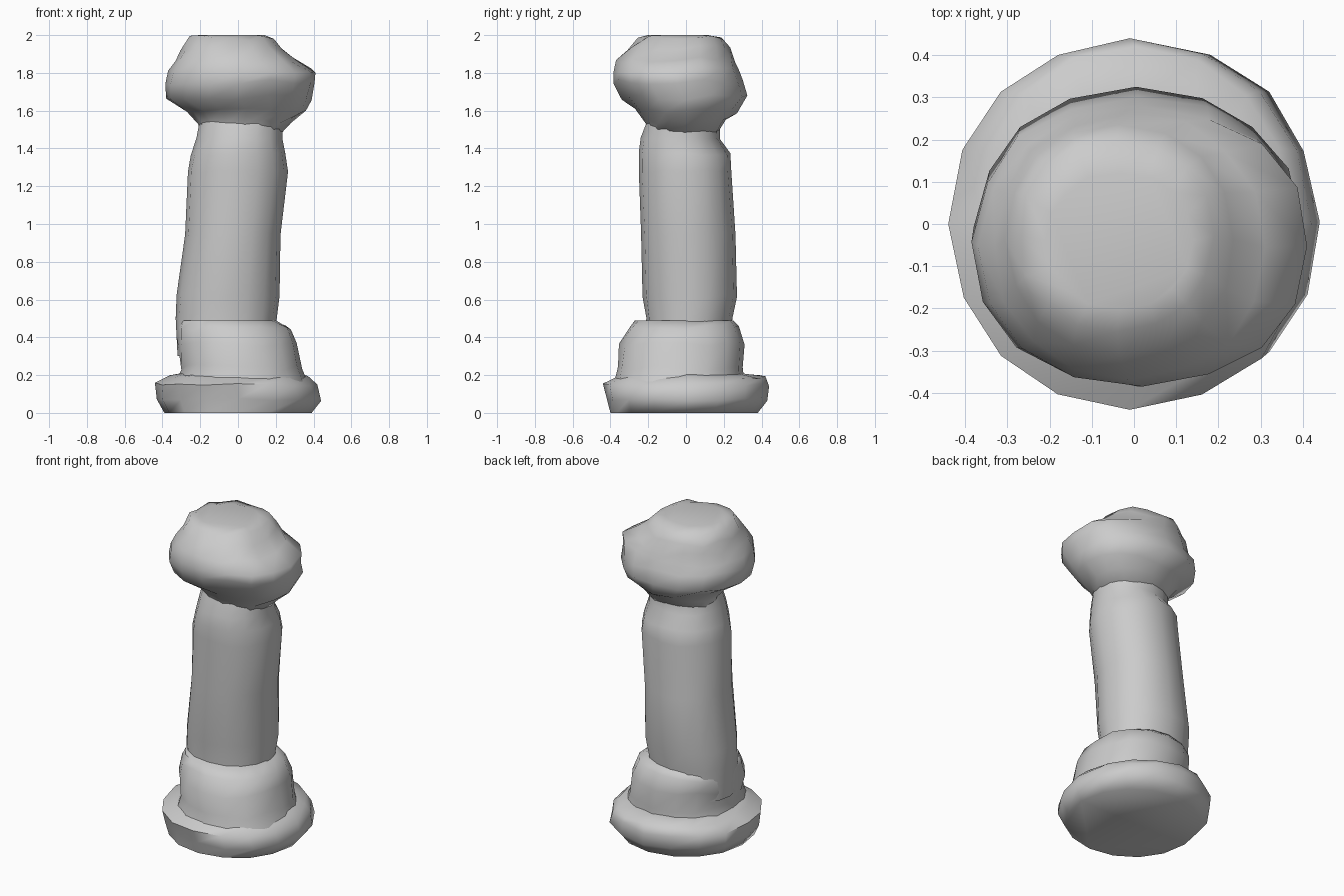
import bpy, bmesh, math, random

random.seed(4)
cube = bpy.data.objects.get("Cube")
if cube:
    bpy.data.objects.remove(cube, do_unlink=True)

SIDES = 16

stone = bpy.data.materials.new("worn grey stone")
stone.use_nodes = True
stone.diffuse_color = (0.6, 0.6, 0.6, 1)
stone.node_tree.nodes["Principled BSDF"].inputs["Base Color"].default_value = (0.6, 0.6, 0.6, 1)


def squash(v, power):
    return math.copysign(abs(v) ** power, v)


def loft(name, rings, wear=0.01, power=0.95):
    """Worn stone drum; each ring is (z, left, right, front, back)."""
    bm = bmesh.new()
    loops = []
    for i, (z, x0, x1, y0, y1) in enumerate(rings):
        loop = []
        for k in range(SIDES):
            a = 2 * math.pi * k / SIDES
            cx, cy = squash(math.cos(a), power), squash(math.sin(a), power)
            # keep the four axis points exact, chip the ones between
            chip = 1 if k % 4 == 0 else 1 + random.uniform(-2, 1) * wear
            x = (x0 + x1) / 2 + cx * chip * (x1 - x0) / 2
            y = (y0 + y1) / 2 + cy * chip * (y1 - y0) / 2
            inner = 0 < i < len(rings) - 1
            dz = random.uniform(-1, 1) * wear if inner else 0
            loop.append(bm.verts.new((x, y, z + dz)))
        loops.append(loop)
    for low, high in zip(loops, loops[1:]):
        for k in range(SIDES):
            n = (k + 1) % SIDES
            bm.faces.new((low[k], low[n], high[n], high[k]))
    bm.faces.new(loops[0][::-1])
    bm.faces.new(loops[-1])
    mesh = bpy.data.meshes.new(name)
    bm.to_mesh(mesh)
    bm.free()
    mesh.materials.append(stone)
    obj = bpy.data.objects.new(name, mesh)
    bpy.context.collection.objects.link(obj)
    bpy.ops.object.select_all(action='DESELECT')
    obj.select_set(True)
    bpy.context.view_layer.objects.active = obj
    bpy.ops.object.shade_smooth_by_angle(angle=math.radians(65))
    return obj


# Rounded plinth on the ground
loft("plinth", [
    (0, -.39, .39, -.40, .38),
    (.07, -.43, .44, -.42, .43),
    (.15, -.44, .42, -.44, .44),
    (.19, -.36, .37, -.38, .42),
    (.21, -.30, .32, -.33, .29),
])

# Chipped collar above the plinth
loft("collar", [
    (.16, -.33, .37, -.38, .31),
    (.24, -.30, .34, -.36, .30),
    (.36, -.32, .31, -.355, .31),
    (.45, -.32, .28, -.30, .28),
    (.49, -.30, .20, -.27, .25),
], wear=0.015, power=0.9)

# Leaning shaft
loft("shaft", [
    (.30, -.32, .20, -.22, .24),
    (.50, -.33, .205, -.21, .245),
    (.62, -.325, .22, -.23, .27),
    (.95, -.28, .225, -.238, .262),
    (1.28, -.265, .265, -.25, .24),
    (1.37, -.25, .25, -.25, .235),
    (1.45, -.22, .235, -.24, .18),
    (1.56, -.20, .24, -.20, .18),
], wear=0.008)

# Bulging capital, its shoulder lower on the left side
loft("capital", [
    (1.47, -.20, .22, -.19, .16),
    (1.54, -.21, .28, -.21, .21),
    (1.60, -.27, .36, -.27, .27),
    (1.67, -.38, .39, -.34, .325),
    (1.75, -.385, .405, -.385, .30),
    (1.81, -.37, .41, -.385, .28),
    (1.87, -.33, .31, -.37, .26),
    (1.93, -.305, .235, -.31, .235),
    (1.985, -.27, .19, -.255, .20),
    (2.0, -.21, .14, -.20, .12),
], wear=0.015, power=0.92)
